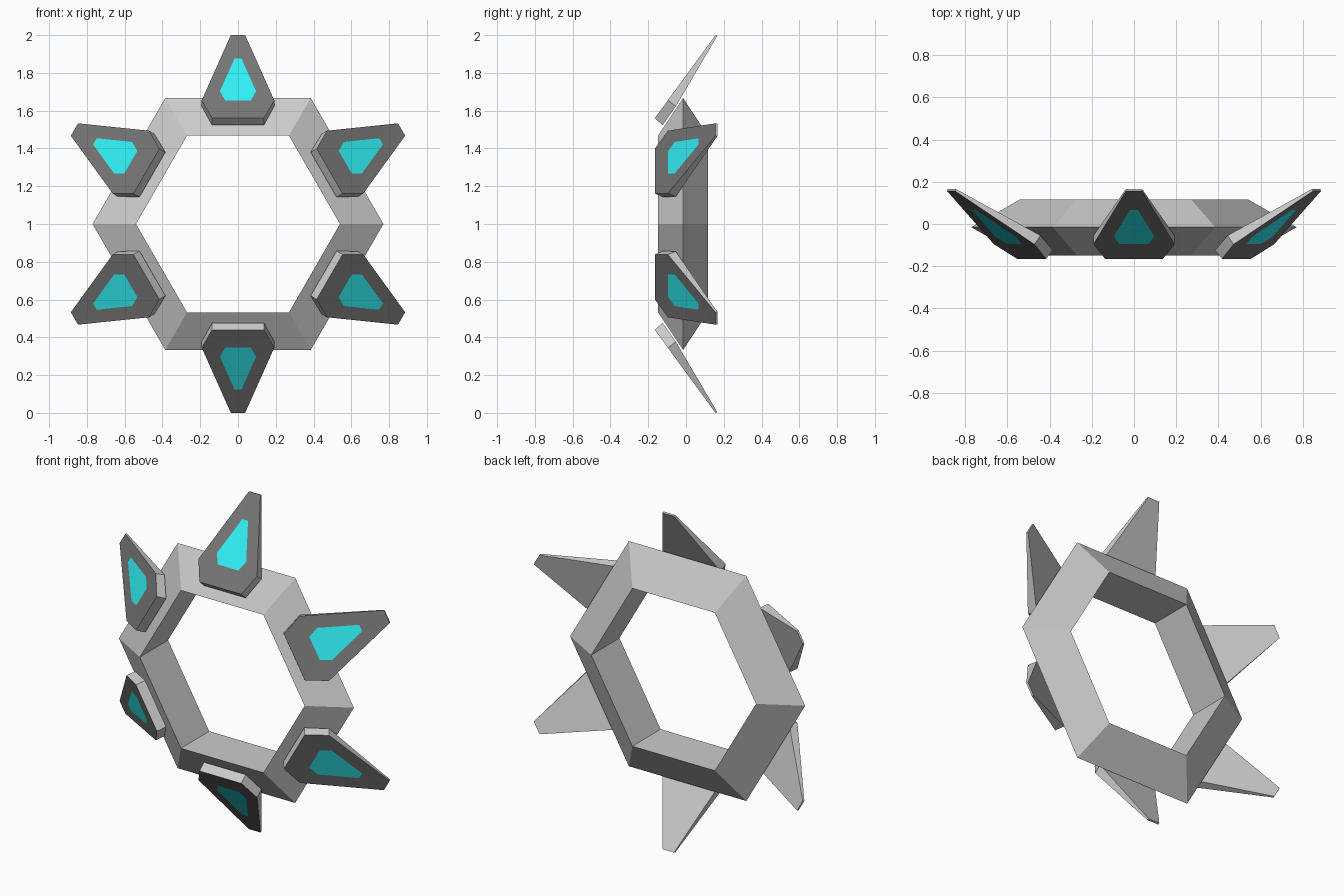
import bpy, bmesh
from math import radians, sin, cos
from mathutils import Vector

if "Cube" in bpy.data.objects:
    bpy.data.objects.remove(bpy.data.objects["Cube"])

CENTRE = (0, 0, 1)


def material(name, rgb):
    m = bpy.data.materials.new(name)
    m.diffuse_color = (*rgb, 1)
    m.use_nodes = True
    m.node_tree.nodes["Principled BSDF"].inputs["Base Color"].default_value = m.diffuse_color
    return m


def mesh_from(bm, name):
    bmesh.ops.recalc_face_normals(bm, faces=bm.faces)
    me = bpy.data.meshes.new(name)
    bm.to_mesh(me)
    bm.free()
    return me


def place(me, name, turn=0):
    ob = bpy.data.objects.new(name, me)
    ob.location = CENTRE
    ob.rotation_euler.y = radians(turn)
    bpy.context.collection.objects.link(ob)


def bridge(bm, a, b, mat=0):
    """Quads between two closed loops of equal length."""
    for i in range(len(a)):
        j = (i + 1) % len(a)
        bm.faces.new((a[i], a[j], b[j], b[i])).material_index = mat


# Hexagonal ring: triangular section (radius, y) swept round six corners
section = [(0.54, -0.148), (0.77, -0.015), (0.54, 0.116)]
bm = bmesh.new()
loops = [[bm.verts.new((r * cos(radians(60 * k)), y, r * sin(radians(60 * k))))
          for r, y in section] for k in range(6)]
for k in range(6):
    bridge(bm, loops[k], loops[(k + 1) % 6])
place(mesh_from(bm, "hex_ring"), "hex_ring")

# Fin: six-sided leaning plate, thick at the root and thin at the tip
half_front = [(0.137, -0.165, 0.56), (0.192, -0.096, 0.655), (0.038, 0.156, 1.0)]
half_back = [(0.137, -0.124, 0.523), (0.192, -0.054, 0.623), (0.038, 0.166, 0.996)]


def outline(half):
    return [Vector(p) for p in half] + [Vector((-x, y, z)) for x, y, z in reversed(half)]


bm = bmesh.new()
front_pts = outline(half_front)
# the glowing panel is a half-size copy of the front outline, in the same plane
pivot = Vector((0, -0.023, 0.75))
front = [bm.verts.new(p) for p in front_pts]
panel = [bm.verts.new(pivot.lerp(p, 0.5)) for p in front_pts]
back = [bm.verts.new(p) for p in outline(half_back)]
bridge(bm, front, back)
bridge(bm, front, panel, 1)
bm.faces.new(panel).material_index = 2
# back is folded along its widest line
bm.faces.new((back[0], back[1], back[4], back[5]))
bm.faces.new((back[1], back[2], back[3], back[4]))
fin = mesh_from(bm, "fin")
for m in (None, material("dark_front", (0.18, 0.18, 0.18)),
          material("cyan_panel", (0.03, 0.88, 0.92))):
    fin.materials.append(m)

# Six fins round the ring
for k in range(6):
    place(fin, f"fin_{k + 1}", 60 * k)
